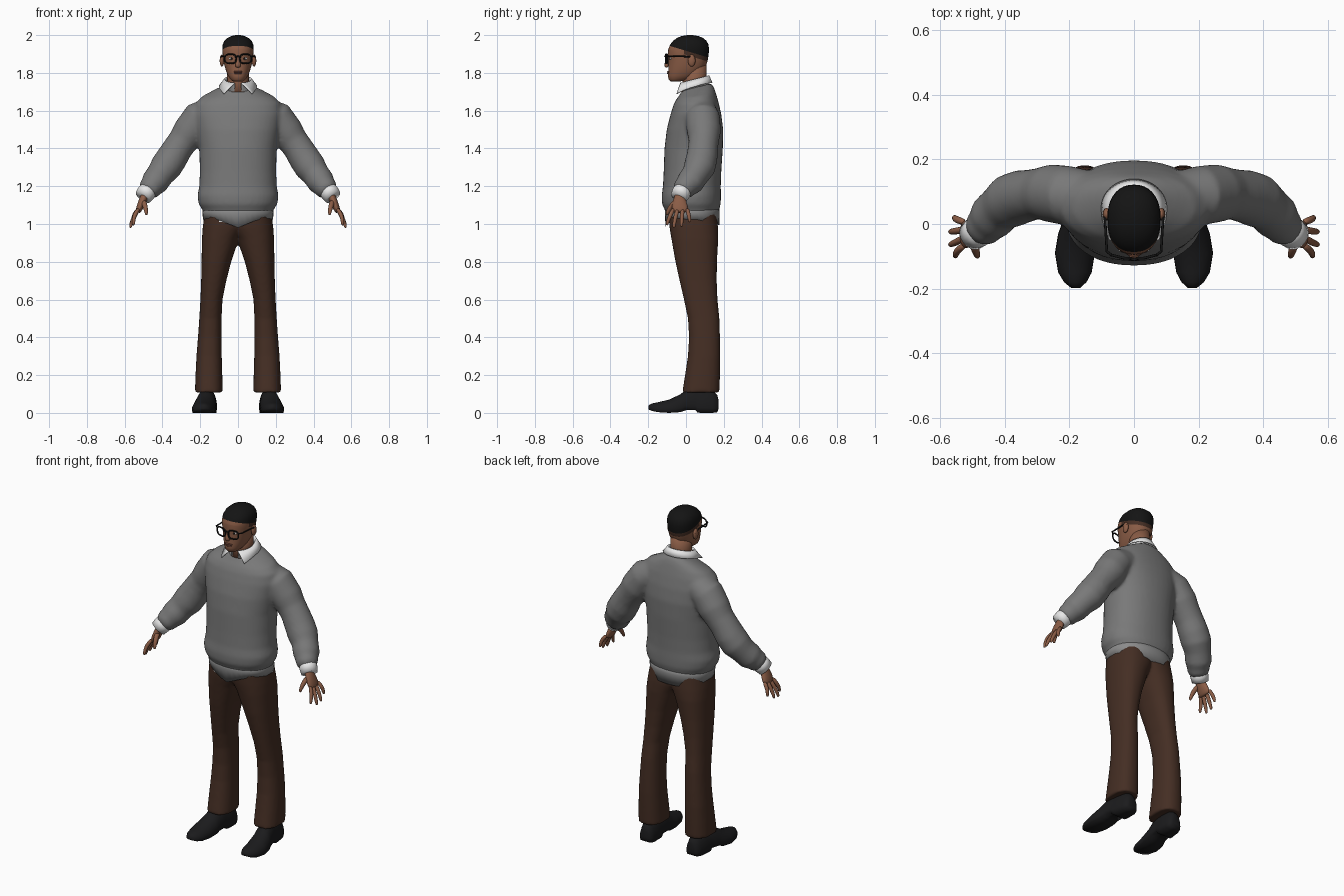
import bpy, bmesh, math
from mathutils import Vector, Matrix

if "Cube" in bpy.data.objects:
    bpy.data.objects.remove(bpy.data.objects["Cube"])


def material(name, r, g, b):
    m = bpy.data.materials.new(name)
    m.diffuse_color = (r, g, b, 1)
    m.use_nodes = True
    m.node_tree.nodes["Principled BSDF"].inputs["Base Color"].default_value = m.diffuse_color
    return m


KNIT = material("grey knit", .19, .19, .19)
HEM = material("light grey hem", .26, .26, .26)
BROWN = material("brown cloth", .058, .027, .017)
WHITE = material("white cotton", .82, .82, .82)
SKIN = material("skin", .26, .11, .062)
LIP = material("lip", .17, .065, .045)
BLACK = material("black", .007, .007, .007)
FADE = material("short hair", .06, .028, .018)
LEATHER = material("black leather", .011, .011, .012)


def loft(bm, rings):
    """Skin a list of closed rings and cap both ends."""
    rows = [[bm.verts.new(p) for p in ring] for ring in rings]
    n = len(rows[0])
    for a, b in zip(rows, rows[1:]):
        for i in range(n):
            bm.faces.new((a[i], a[(i + 1) % n], b[(i + 1) % n], b[i]))
    bm.faces.new(rows[0])
    bm.faces.new(rows[-1])


def oval(z, x0, x1, y0, y1, tilt=0, power=2.2, n=40):
    """Horizontal superellipse between the given limits."""
    cx, cy, rx, ry = (x0 + x1) / 2, (y0 + y1) / 2, (x1 - x0) / 2, (y1 - y0) / 2
    out = []
    for i in range(n):
        t = 2 * math.pi * i / n
        c, s = math.cos(t), math.sin(t)
        dx = rx * math.copysign(abs(c) ** (2 / power), c)
        dy = ry * math.copysign(abs(s) ** (2 / power), s)
        out.append((cx + dx, cy + dy, z + tilt * dy))
    return out


def tube(bm, rows, side=1, n=20):
    """Tube along x,y,z with radii along the y-ish and the other axis."""
    pts = [Vector((r[0] * side, r[1], r[2])) for r in rows]
    rings = []
    for i, p in enumerate(pts):
        d = (pts[min(i + 1, len(pts) - 1)] - pts[max(i - 1, 0)]).normalized()
        u = Vector((0, 1, 0))
        u = (u - d * u.dot(d)).normalized()
        v = d.cross(u)
        ru, rv = rows[i][3], rows[i][-1]
        rings.append([p + u * ru * math.cos(2 * math.pi * k / n)
                      + v * rv * math.sin(2 * math.pi * k / n) for k in range(n)])
    loft(bm, rings)


def ball(bm, loc, scale):
    bmesh.ops.create_uvsphere(bm, u_segments=16, v_segments=10, radius=1,
                              matrix=Matrix.Translation(loc) @ Matrix.Diagonal((*scale, 1)))


def finish(name, bm, mats, remesh=0, smooth=4, subsurf=0):
    bmesh.ops.recalc_face_normals(bm, faces=bm.faces)
    for f in bm.faces:
        f.smooth = True
    me = bpy.data.meshes.new(name)
    bm.to_mesh(me)
    bm.free()
    for m in mats:
        me.materials.append(m)
    ob = bpy.data.objects.new(name, me)
    bpy.context.collection.objects.link(ob)
    if remesh:
        r = ob.modifiers.new("blend", 'REMESH')
        r.mode, r.voxel_size, r.use_smooth_shade = 'VOXEL', remesh, True
        s = ob.modifiers.new("relax", 'SMOOTH')
        s.factor, s.iterations = .5, smooth
    if subsurf:
        ob.modifiers.new("round", 'SUBSURF').levels = subsurf
        ob.modifiers["round"].render_levels = subsurf
    return ob


# Sweater: body plus both sleeves blended together
bm = bmesh.new()
body = [(1.725, .085, -.02, .135, .25), (1.70, .14, -.035, .15, .2),
        (1.675, .19, -.05, .16, .12), (1.64, .225, -.065, .172, .05),
        (1.58, .235, -.082, .187, 0), (1.5, .222, -.102, .197, 0),
        (1.4, .205, -.114, .195, 0), (1.28, .202, -.118, .187, 0),
        (1.2, .205, -.122, .184, 0), (1.15, .215, -.129, .185, 0),
        (1.105, .208, -.127, .184, 0), (1.075, .188, -.112, .175, 0),
        (1.05, .182, -.105, .17, 0)]
loft(bm, [oval(z, -rx, rx, y0, y1, k) for z, rx, y0, y1, k in body])
sleeve = [(.14, .085, 1.59, .08), (.205, .088, 1.56, .092), (.255, .095, 1.49, .09),
          (.29, .094, 1.44, .08), (.318, .09, 1.403, .079), (.35, .084, 1.35, .083),
          (.382, .072, 1.302, .084), (.412, .05, 1.262, .073), (.44, .022, 1.222, .073),
          (.457, .0, 1.2, .062), (.47, -.012, 1.185, .06), (.484, -.023, 1.168, .046)]
for s in (1, -1):
    tube(bm, sleeve, s, 28)
finish("sweater", bm, [KNIT], .011)

# Hem below the waistband, dipping at front and back
bm = bmesh.new()
low = []
for x, y, z in oval(1.03, -.186, .186, -.108, .176):
    c = abs((y - .034) / .142)
    low.append((x, y, z - (.05 * max(0, 1 - abs(x) / .12) if y < 0 else .035 * c)))
loft(bm, [oval(1.09, -.186, .186, -.11, .175), oval(1.06, -.188, .188, -.112, .178), low])
finish("sweater_hem", bm, [HEM])

# Shirt tail peeking out on one side
bm = bmesh.new()
tail = oval(1.04, -.183, .183, -.105, .172)
tail = [p for p in tail if p[1] < 0 and -.165 < p[0] < -.02]
top = [bm.verts.new(p) for p in tail]
bot = [bm.verts.new((x, y, 1.018 - .1 * (x + .165))) for x, y, z in tail]
for i in range(len(top) - 1):
    bm.faces.new((top[i], top[i + 1], bot[i + 1], bot[i]))
finish("shirt_tail", bm, [WHITE])

# Trousers
bm = bmesh.new()
leg = [(1.07, -.06, .175, -.095, .16), (.98, -.04, .187, -.087, .17),
       (.92, -.005, .191, -.077, .171), (.8, .036, .193, -.056, .164),
       (.7, .062, .195, -.034, .163), (.6, .082, .199, -.011, .167),
       (.5, .087, .205, .01, .177), (.4, .087, .212, .016, .18),
       (.3, .086, .22, .01, .182), (.2, .083, .225, -.005, .18),
       (.108, .081, .228, -.02, .177)]
for s in (1, -1):
    loft(bm, [[(x * s, y, z) for x, y, z in oval(z, a, b, c, d, 0, 2.3)]
              for z, a, b, c, d in leg])
finish("trousers", bm, [BROWN], .01)

# Shoes: y, centre x, half width, bottom, top
shoe = [(.172, .155, .022, .02, .07), (.165, .155, .036, .003, .095), (.14, .156, .045, 0, .118),
        (.08, .16, .049, 0, .13), (.06, .162, .049, .002, .13), (.05, .163, .049, .016, .13),
        (.0, .17, .054, .014, .122), (-.03, .176, .059, .004, .098), (-.09, .183, .062, 0, .07),
        (-.15, .183, .052, .004, .056), (-.18, .182, .035, .01, .05),
        (-.198, .181, .014, .018, .04)]
for s, side in ((1, "left"), (-1, "right")):
    bm = bmesh.new()
    rings = []
    for y, cx, hw, z0, z1 in shoe:
        ring = [(s * (cx - hw * .92), y, z0), (s * (cx + hw * .92), y, z0)]
        for k in range(13):
            t = math.pi * k / 12
            ring.append((s * (cx + hw * math.cos(t)), y,
                         z0 + (z1 - z0) * (.22 + .78 * math.sin(t))))
        rings.append(ring)
    loft(bm, rings)
    finish(side + "_shoe", bm, [LEATHER])

    # Shirt cuff
    bm = bmesh.new()
    tube(bm, [(.468, -.01, 1.188, .045), (.485, -.024, 1.167, .05), (.503, -.038, 1.143, .046)], s)
    finish(side + "_cuff", bm, [WHITE])

    # Hand with four fingers and a thumb
    bm = bmesh.new()
    tube(bm, [(.485, -.025, 1.168, .028, .022), (.5, -.034, 1.135, .031, .021),
              (.515, -.034, 1.1, .043, .02), (.526, -.03, 1.072, .043, .016),
              (.53, -.03, 1.06, .036, .011)], s)
    fingers = [(-.064, -.085, -.1, .553, .992), (-.041, -.057, -.064, .569, .978),
               (-.017, -.022, -.024, .569, .984), (.005, .014, .02, .556, 1.008)]
    for y0, y1, y2, x2, z2 in fingers:
        tube(bm, [(.523, y0, 1.085, .012), (.552, y1, (1.085 + z2) / 2 + .004, .0115),
                  (x2, y2, z2 + .012, .0095), (x2 + .001, y2, z2, .005)], s, 10)
    tube(bm, [(.502, -.045, 1.125, .016), (.492, -.078, 1.098, .014),
              (.486, -.098, 1.065, .011), (.484, -.102, 1.045, .006)], s, 10)
    finish(side + "_hand", bm, [SKIN], subsurf=1)

    # Ear and eye
    bm = bmesh.new()
    ball(bm, (s * .085, .03, 1.865), (.012, .02, .032))
    finish(side + "_ear", bm, [SKIN])
    bm = bmesh.new()
    ball(bm, (s * .034, -.081, 1.876), (.014, .006, .007))
    n = len(bm.faces)
    ball(bm, (s * .034, -.086, 1.876), (.006, .003, .006))
    for i, f in enumerate(bm.faces):
        f.material_index = int(i >= n)
    finish(side + "_eye", bm, [WHITE, BLACK])

# Head: skin, cropped sides and hair separated by tilted cuts
bm = bmesh.new()
head = [(1.755, .026, -.082, -.03), (1.765, .04, -.092, .02), (1.785, .053, -.096, .06),
        (1.81, .063, -.094, .088), (1.84, .072, -.093, .107), (1.87, .077, -.092, .116),
        (1.90, .081, -.096, .12), (1.925, .083, -.094, .122), (1.95, .081, -.084, .119),
        (1.97, .072, -.068, .108), (1.985, .056, -.047, .09), (1.995, .036, -.024, .066),
        (2.0, .012, .008, .034)]
loft(bm, [oval(z, -rx, rx, y0, y1, 0, 2.25, 36) for z, rx, y0, y1 in head])
normal = Vector((0, .3, 1)).normalized()
cuts = [Vector((0, 0, 1.917)), Vector((0, 0, 1.895))]
for c in cuts:
    bmesh.ops.bisect_plane(bm, geom=bm.verts[:] + bm.edges[:] + bm.faces[:],
                           plane_co=c, plane_no=normal)
for f in bm.faces:
    p = f.calc_center_median()
    if (p - cuts[0]).dot(normal) > 0:
        f.material_index = 1
    elif (p - cuts[1]).dot(normal) > 0 and p.y > -.02:
        f.material_index = 2
finish("head", bm, [SKIN, BLACK, FADE])

# Neck, nose and lips
bm = bmesh.new()
tube(bm, [(0, .035, 1.69, .066, .062), (0, .046, 1.76, .062, .057), (0, .045, 1.85, .064, .058)], 1, 28)
finish("neck", bm, [SKIN])
bm = bmesh.new()
tube(bm, [(0, -.09, 1.888, .007), (0, -.1, 1.86, .01), (0, -.105, 1.842, .012, .016),
          (0, -.1, 1.828, .01, .014)], 1, 12)
finish("nose", bm, [SKIN], subsurf=1)
bm = bmesh.new()
ball(bm, (0, -.09, 1.806), (.025, .011, .005))
ball(bm, (0, -.09, 1.798), (.022, .011, .006))
finish("lips", bm, [LIP])

# Shirt collar, folded over and open at the front
bm = bmesh.new()
cols = []
for i in range(41):
    f = i / 20 - 1
    a, b = math.radians(165 * f), math.radians(132 * f)
    ry = .09 if math.cos(b) > 0 else .15
    inner = (.066 * math.sin(a), .045 + .07 * math.cos(a), 1.785 - .02 * (1 - math.cos(a)))
    fold = (inner[0] * 1.12, .045 + .078 * math.cos(a), inner[2] + .002)
    outer = (.102 * math.sin(b), .05 + ry * math.cos(b), 1.748 - .058 * abs(f) ** 3)
    base = (inner[0], inner[1], inner[2] - .045)
    cols.append([bm.verts.new(p) for p in (base, inner, fold, outer)])
for a, b in zip(cols, cols[1:]):
    for k in range(3):
        bm.faces.new((a[k], a[k + 1], b[k + 1], b[k]))
collar = finish("shirt_collar", bm, [WHITE])
collar.modifiers.new("cloth", 'SOLIDIFY').thickness = .005

# Glasses: rims, bridge and temples as bevelled curves
cu = bpy.data.curves.new("glasses", 'CURVE')
cu.dimensions, cu.bevel_depth, cu.bevel_resolution = '3D', .0042, 2


def wire(points, closed=False):
    sp = cu.splines.new('POLY')
    sp.points.add(len(points) - 1)
    for p, co in zip(sp.points, points):
        p.co = (*co, 1)
    sp.use_cyclic_u = closed


for s in (1, -1):
    wire([(s * x, -.106 + .25 * max(0, x - .03), z)
          for x, z, _ in [(p[0], p[1], 0) for p in oval(0, .01, .07, 1.85, 1.899, 0, 2.8, 24)]], True)
    wire([(s * .069, -.097, 1.888), (s * .084, -.085, 1.889), (s * .09, .02, 1.886),
          (s * .089, .045, 1.872)])
wire([(-.012, -.107, 1.884), (0, -.111, 1.888), (.012, -.107, 1.884)])
cu.materials.append(BLACK)
bpy.context.collection.objects.link(bpy.data.objects.new("glasses", cu))
